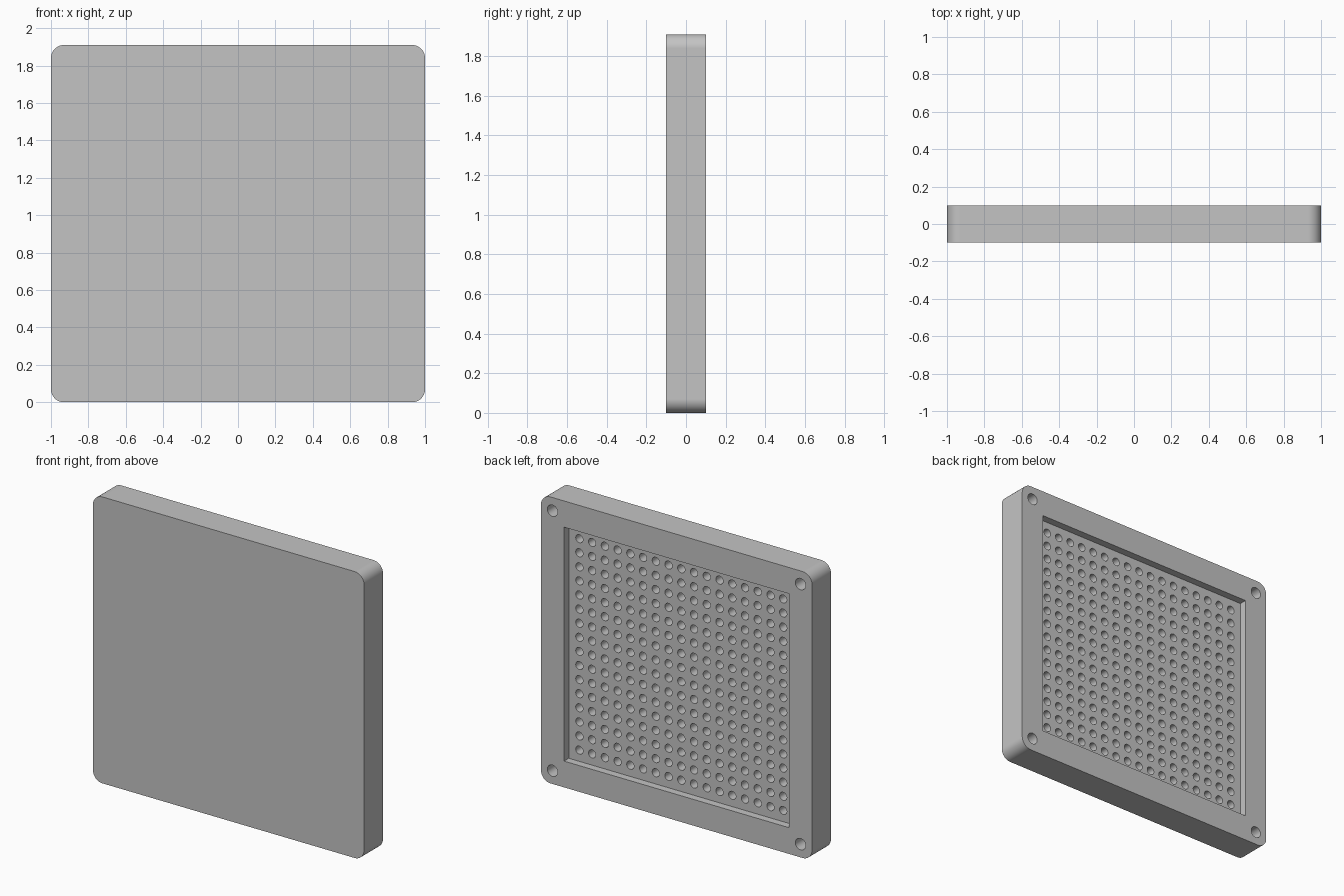
import bpy, bmesh, math
from mathutils import Matrix, Vector

if "Cube" in bpy.data.objects:
    bpy.data.objects.remove(bpy.data.objects["Cube"])

W, H, D = 2.0, 1.91, 0.2          # overall size
CZ = H / 2
FLOOR_Y = 0.05                    # level of the recessed panel
PITCH = 0.094

grey = bpy.data.materials.new("plain grey")
grey.use_nodes = True
colour = (0.55, 0.55, 0.55, 1)
grey.diffuse_color = colour
grey.node_tree.nodes["Principled BSDF"].inputs["Base Color"].default_value = colour


def make_object(name, bm):
    bmesh.ops.recalc_face_normals(bm, faces=bm.faces)
    mesh = bpy.data.meshes.new(name)
    bm.to_mesh(mesh)
    bm.free()
    mesh.materials.append(grey)
    obj = bpy.data.objects.new(name, mesh)
    bpy.context.collection.objects.link(obj)
    return obj


def add_box(bm, centre, size):
    matrix = Matrix.Translation(centre) @ Matrix.Diagonal((*size, 1))
    bmesh.ops.create_cube(bm, size=1, matrix=matrix)


def add_peg(bm, x, z, radius, y0, y1, sides):
    matrix = Matrix.Translation((x, (y0 + y1) / 2, z)) @ Matrix.Rotation(math.pi / 2, 4, "X")
    bmesh.ops.create_cone(bm, cap_ends=True, segments=sides, radius1=radius,
                          radius2=radius, depth=y1 - y0, matrix=matrix)


def cut(target, name, bm):
    cutter = make_object(name, bm)
    cutter.hide_render = True
    mod = target.modifiers.new(name, "BOOLEAN")
    mod.operation = "DIFFERENCE"
    mod.solver = "EXACT"
    mod.object = cutter
    bpy.context.view_layer.objects.active = target
    bpy.ops.object.modifier_apply(modifier=mod.name)
    bpy.data.objects.remove(cutter)


# Slab with rounded corners
bm = bmesh.new()
add_box(bm, (0, 0, CZ), (W, D, H))
corners = [e for e in bm.edges
           if abs((e.verts[0].co - e.verts[1].co).normalized().y) > 0.9]
bmesh.ops.bevel(bm, geom=corners, offset=0.07, segments=14, profile=0.5, affect="EDGES")
panel = make_object("panel_housing", bm)

# Rectangular recess in the back
bm = bmesh.new()
add_box(bm, (0, FLOOR_Y + 0.1, CZ), (1.66, 0.2, 1.56))
cut(panel, "recess_cutter", bm)

# Grid of small round sockets in the recess floor
bm = bmesh.new()
for col in range(17):
    for row in range(16):
        add_peg(bm, (col - 8) * PITCH, CZ + (row - 7.5) * PITCH,
                0.027, FLOOR_Y - 0.1, FLOOR_Y + 0.02, 20)
cut(panel, "socket_cutter", bm)

# Screw holes in the four corners
bm = bmesh.new()
for sx in (-1, 1):
    for sz in (-1, 1):
        add_peg(bm, sx * 0.915, CZ + sz * 0.867, 0.038, -0.05, D, 32)
cut(panel, "screw_hole_cutter", bm)

# Smooth round walls, crisp edges, flat faces
bpy.ops.object.select_all(action="DESELECT")
panel.select_set(True)
bpy.context.view_layer.objects.active = panel
bpy.ops.object.shade_smooth_by_angle(angle=math.radians(30))
weighted = panel.modifiers.new("weighted_normals", "WEIGHTED_NORMAL")
weighted.keep_sharp = True
